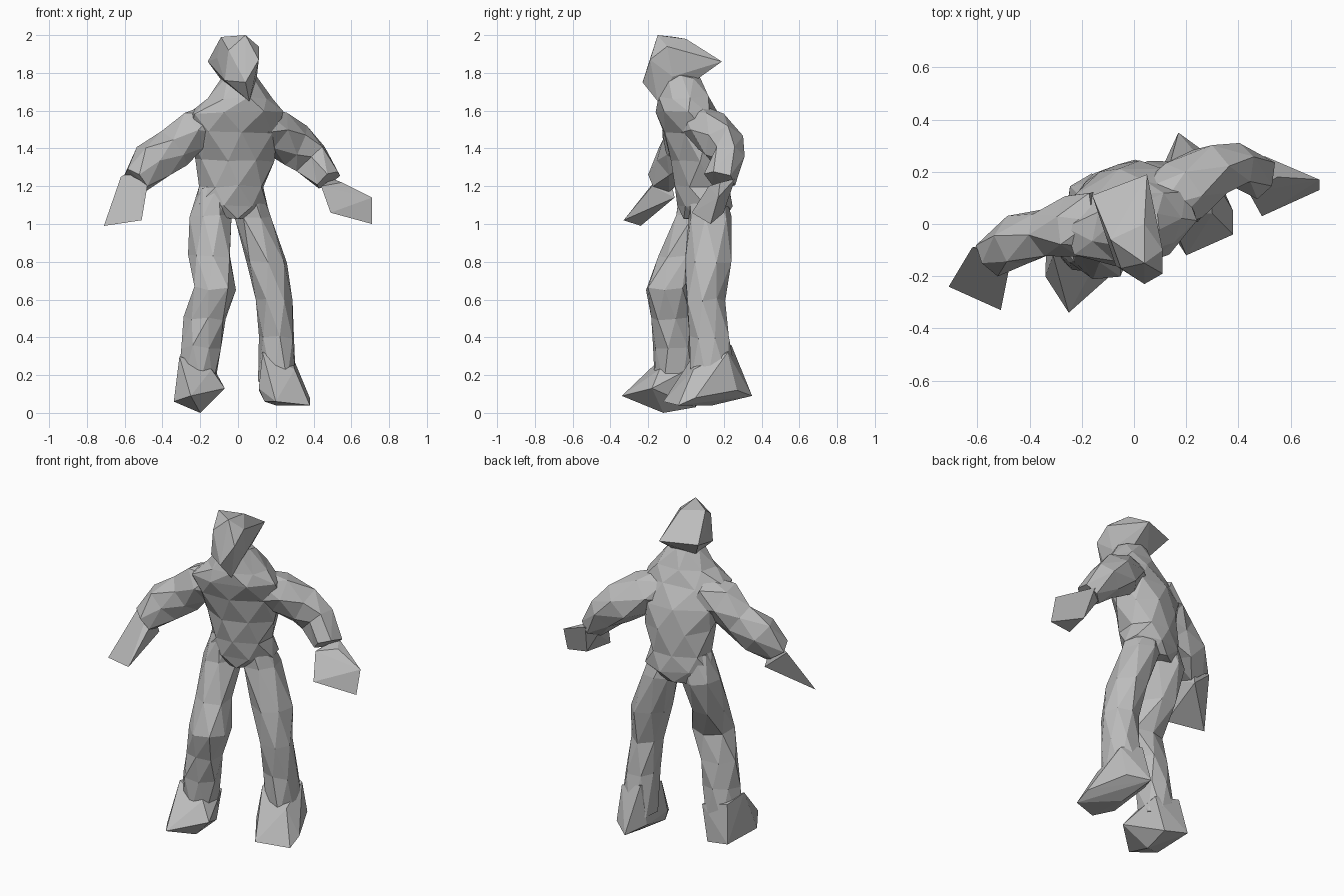
import bpy, bmesh, math, random
from mathutils import Vector

random.seed(4)
if "Cube" in bpy.data.objects:
    bpy.data.objects.remove(bpy.data.objects["Cube"])

grey = bpy.data.materials.new("plain_grey")
grey.use_nodes = True
grey.diffuse_color = (0.5, 0.5, 0.5, 1)
grey.node_tree.nodes["Principled BSDF"].inputs["Base Color"].default_value = grey.diffuse_color


def finish(name, bm):
    """Turn the working mesh into a grey, flat-faceted object."""
    bmesh.ops.triangulate(bm, faces=bm.faces, quad_method='SHORT_EDGE')
    bmesh.ops.recalc_face_normals(bm, faces=bm.faces)
    mesh = bpy.data.meshes.new(name)
    bm.to_mesh(mesh)
    bm.free()
    mesh.materials.append(grey)
    obj = bpy.data.objects.new(name, mesh)
    bpy.context.collection.objects.link(obj)
    return obj


def hull(name, *points):
    """Faceted convex lump through a few corner points."""
    bm = bmesh.new()
    verts = [bm.verts.new(p) for p in points]
    bmesh.ops.convex_hull(bm, input=verts)
    loose = [v for v in bm.verts if not v.link_faces]
    bmesh.ops.delete(bm, geom=loose, context='VERTS')
    return finish(name, bm)


def loft(name, *rings, sides=6, yaw=0.0, along=False, jitter=0.01):
    """Skin rings (x, y, z, half width, half depth); along tilts them to the path."""
    bm = bmesh.new()
    centres = [Vector(ring[:3]) for ring in rings]
    last = len(rings) - 1
    loops = []
    for i, (centre, ring) in enumerate(zip(centres, rings)):
        across = Vector((math.cos(yaw), math.sin(yaw), 0))
        deep = Vector((-across.y, across.x, 0))
        if along:
            tangent = (centres[min(i + 1, last)] - centres[max(i - 1, 0)]).normalized()
            deep = tangent.cross(Vector((0, 0, 1))).normalized()
            across = deep.cross(tangent)
        loop = []
        for k in range(sides):
            angle = math.tau * (k + 0.5 * (i % 2)) / sides
            point = centre + across * ring[3] * math.cos(angle) + deep * ring[4] * math.sin(angle)
            nudge = Vector([random.uniform(-jitter, jitter) for axis in range(3)])
            loop.append(bm.verts.new(point + nudge))
        loops.append(loop)
    # Staggered rings give triangular facets
    for i, (low, high) in enumerate(zip(loops, loops[1:])):
        for k in range(sides):
            n = (k + 1) % sides
            if i % 2 == 0:
                bm.faces.new((low[k], low[n], high[k]))
                bm.faces.new((low[n], high[n], high[k]))
            else:
                bm.faces.new((low[k], high[n], high[k]))
                bm.faces.new((low[k], low[n], high[n]))
    bm.faces.new(loops[0])
    bm.faces.new(loops[-1])
    return finish(name, bm)


def weld(body, *parts):
    """Join the parts to the body as one continuous skin."""
    for part in parts:
        union = body.modifiers.new("weld_" + part.name, 'BOOLEAN')
        union.operation = 'UNION'
        union.solver = 'EXACT'
        union.object = part
    depsgraph = bpy.context.evaluated_depsgraph_get()
    skin = bpy.data.meshes.new_from_object(body.evaluated_get(depsgraph))
    body.modifiers.clear()
    body.data = skin
    for part in parts:
        bpy.data.objects.remove(part)


# Torso with sloping shoulders and neck, twisted with the stride
body = loft(
    "body",
    (-.04, .1, 1.03, .14, .11), (-.04, .1, 1.1, .21, .14),
    (-.03, .09, 1.2, .18, .15), (-.02, .08, 1.34, .21, .15),
    (-.02, .05, 1.48, .25, .17), (-.01, 0, 1.59, .26, .16),
    (.01, -.02, 1.67, .18, .14), (.01, -.02, 1.78, .09, .09), sides=8, yaw=0.28)

# Head with a pointed overhang at the back
head = hull(
    "head",
    (-.09, -.06, 1.99), (.04, -.15, 2), (.04, 0, 1.98), (.11, -.1, 1.94),
    (.11, -.19, 1.87), (-.05, -.17, 1.92), (-.11, -.04, 1.88), (.04, -.23, 1.75),
    (-.07, -.16, 1.76), (.06, -.15, 1.65), (.1, -.07, 1.78),
    (.05, .19, 1.86), (-.16, .11, 1.86), (.05, .05, 1.76), (-.08, .02, 1.75))

# Arms, the right one forward and the left one back
right_arm = loft(
    "right_arm",
    (-.12, .02, 1.53, .12, .12), (-.24, -.01, 1.49, .12, .11),
    (-.34, -.03, 1.41, .11, .1), (-.45, -.07, 1.33, .12, .1),
    (-.54, -.12, 1.23, .08, .08), along=True)
left_arm = loft(
    "left_arm",
    (.08, .05, 1.53, .12, .12), (.19, .13, 1.49, .12, .12),
    (.3, .2, 1.42, .12, .11), (.39, .22, 1.35, .11, .09),
    (.48, .18, 1.23, .08, .08), along=True)

# Mitten hands
right_hand = hull(
    "right_hand",
    (-.62, -.09, 1.25), (-.52, -.1, 1.31), (-.48, -.18, 1.2), (-.49, -.06, 1.14),
    (-.71, -.24, .99), (-.51, -.33, 1.02))
left_hand = hull(
    "left_hand",
    (.44, .22, 1.2), (.55, .18, 1.22), (.5, .26, 1.24), (.44, .12, 1.2),
    (.49, .03, 1.06), (.53, .2, 1.06), (.71, .17, 1.14), (.71, .13, 1))

# Striding legs
right_leg = loft(
    "right_leg",
    (-.12, .08, 1.2, .09, .1), (-.15, .06, 1.04, .12, .13),
    (-.15, -.02, .83, .11, .13), (-.12, -.1, .66, .12, .12),
    (-.17, -.08, .5, .11, .11), (-.2, -.07, .35, .1, .11),
    (-.21, -.06, .16, .1, .11), sides=7, yaw=0.3)
left_leg = loft(
    "left_leg",
    (.04, .11, 1.2, .08, .1), (.07, .13, 1.04, .1, .12),
    (.15, .12, .8, .11, .12), (.19, .1, .6, .1, .11),
    (.21, .13, .4, .1, .11), (.21, .14, .16, .1, .13), sides=7, yaw=0.3)

# Wedge feet, toes splayed outward
right_foot = hull(
    "right_foot",
    (-.31, -.12, .3), (-.14, -.14, .23), (-.3, .03, .28), (-.13, .03, .24),
    (-.25, -.34, .09), (-.34, -.2, .06), (-.07, -.18, .13),
    (-.2, -.12, 0), (-.33, .07, .06), (-.18, .05, .03))
left_foot = hull(
    "left_foot",
    (.11, .02, .13), (.14, 0, .06), (.2, -.12, .06), (.38, -.04, .04),
    (.38, .05, .08), (.3, .04, .23), (.17, .35, .09), (.28, .27, .12),
    (.2, .14, .04), (.11, .22, .12), (.13, .05, .32), (.14, .24, .36), (.28, .22, .32))

weld(body, head, right_arm, left_arm, right_hand, left_hand,
     right_leg, left_leg, right_foot, left_foot)
